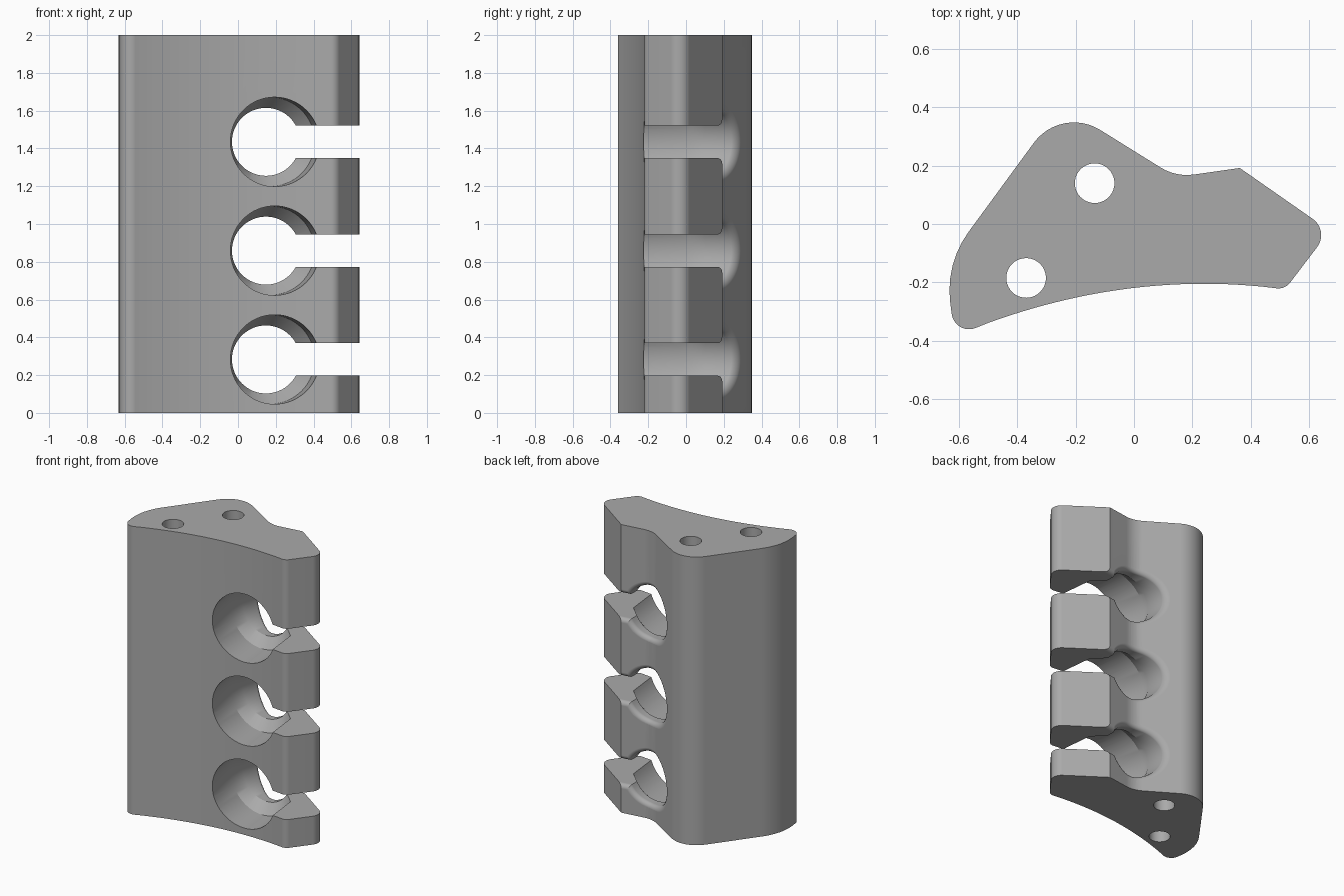
import bpy, bmesh, math
from mathutils import Vector

if "Cube" in bpy.data.objects:
    bpy.data.objects.remove(bpy.data.objects["Cube"])

HEIGHT = 2.0
LEVELS = (0.283, 0.859, 1.435)   # heights of the three keyholes
FILLET = 0.03                    # rounding of the rear keyhole rim
SLOT = 0.086                     # half height of the slots


def arc_y(x):
    """Hollow front face."""
    return -0.205 - (x - 0.24) ** 2 / 4.08


def rounded(corners):
    """Closed outline from (x, y, corner radius)."""
    out = []
    n = len(corners)
    for i, (x, y, r) in enumerate(corners):
        p = Vector((x, y))
        if r == 0:
            out.append(p)
            continue
        u = (Vector(corners[i - 1][:2]) - p).normalized()
        v = (Vector(corners[(i + 1) % n][:2]) - p).normalized()
        half = u.angle(v) / 2
        c = p + (u + v).normalized() * (r / math.sin(half))
        a = p + u * (r / math.tan(half)) - c
        b = p + v * (r / math.tan(half)) - c
        sweep = a.angle_signed(b)
        steps = max(4, round(abs(sweep) / math.radians(7)))
        for k in range(steps + 1):
            t = -sweep * k / steps
            out.append(c + Vector((a.x * math.cos(t) - a.y * math.sin(t),
                                   a.x * math.sin(t) + a.y * math.cos(t))))
    return out


def loft(name, rings):
    """Closed solid through rings of equal point count."""
    bm = bmesh.new()
    vr = [[bm.verts.new(p) for p in ring] for ring in rings]
    n = len(vr[0])
    for a, b in zip(vr, vr[1:]):
        for i in range(n):
            j = (i + 1) % n
            bm.faces.new((a[i], a[j], b[j], b[i]))
    bm.faces.new(vr[0][::-1])
    bm.faces.new(vr[-1])
    bmesh.ops.recalc_face_normals(bm, faces=bm.faces)
    me = bpy.data.meshes.new(name)
    bm.to_mesh(me)
    bm.free()
    ob = bpy.data.objects.new(name, me)
    bpy.context.collection.objects.link(ob)
    return ob


def circle(cx, r, y, z, n=64):
    return [(cx + r * math.cos(2 * math.pi * k / n), y,
             z + r * math.sin(2 * math.pi * k / n)) for k in range(n)]


# Block outline, seen from above
corners = [(-0.648, -0.137, 0.34), (-0.25, 0.406, 0.17), (0.144, 0.161, 0.17),
           (0.363, 0.192, 0), (0.671, -0.023, 0.068), (0.518, -0.224, 0.05)]
corners += [(x, arc_y(x), 0) for x in [0.44 - 0.94 * k / 24 for k in range(25)]]
corners += [(-0.615, -0.385, 0.06)]
outline = rounded(corners)
block = loft("block", [[(p.x, p.y, z) for p in outline] for z in (0, HEIGHT)])

rear = sorted([(p.x, p.y) for p in outline if p.y > 0.15 and -0.23 < p.x < 0.37])


def back(x):
    """Rear face depth at x, continued straight past the sharp corner."""
    for (x0, y0), (x1, y1) in zip(rear, rear[1:]):
        if x <= x1:
            break
    return y0 + (y1 - y0) * (x - x0) / (x1 - x0)


# Quarter-round flare: (depth below the rear face, outward offset)
flare = []
for k in range(7):
    a = math.pi / 2 * k / 6
    flare.append((FILLET * (1 - math.sin(a)), FILLET * (1 - math.cos(a))))

cutters = []
for z in LEVELS:
    # Stepped bore: wide front, cone, narrow rear with flared rim
    rings = [circle(0.215, 0.237, -0.4, z), circle(0.17, 0.236, 0.02, z),
             circle(0.148, 0.18, 0.10, z)]
    for h, d in flare:
        rings.append([(x, max(0.11, back(x) - h), zz)
                      for x, _, zz in circle(0.148, 0.18 + d, 0, z)])
    rings.append(circle(0.148, 0.18 + FILLET, 0.5, z))
    cutters.append(loft("bore_cutter", rings))

    # Side slot with flared rear edges
    rings = []
    for x in [0.15 + 0.0213 * k for k in range(11)] + [0.9]:
        side = [(-0.5, SLOT)] + [(back(x) - h, SLOT + d) for h, d in flare]
        side.append((0.5, SLOT + FILLET))
        rings.append([(x, y, z - w) for y, w in side]
                     + [(x, y, z + w) for y, w in reversed(side)])
    cutters.append(loft("slot_cutter", rings))

# Vertical pin holes
for cx, cy in ((-0.135, 0.14), (-0.37, -0.185)):
    cutters.append(loft("pin_hole_cutter", [
        [(x, y + cy, z) for x, _, y in circle(cx, 0.068, 0, 0, 40)]
        for z in (-0.1, HEIGHT + 0.1)]))

bpy.context.view_layer.objects.active = block
block.select_set(True)
for c in cutters:
    c.hide_render = True
    m = block.modifiers.new("cut", 'BOOLEAN')
    m.operation = 'DIFFERENCE'
    m.solver = 'EXACT'
    m.object = c
    bpy.ops.object.modifier_apply(modifier=m.name)
    bpy.data.objects.remove(c)

# Finish
grey = bpy.data.materials.new("grey")
grey.diffuse_color = (0.4, 0.4, 0.4, 1)
grey.use_nodes = True
grey.node_tree.nodes["Principled BSDF"].inputs["Base Color"].default_value = grey.diffuse_color
block.data.materials.clear()
block.data.materials.append(grey)
for f in block.data.polygons:
    f.material_index = 0
bpy.ops.object.shade_smooth_by_angle(angle=math.radians(30))
wn = block.modifiers.new("even_shading", 'WEIGHTED_NORMAL')
wn.keep_sharp = True
